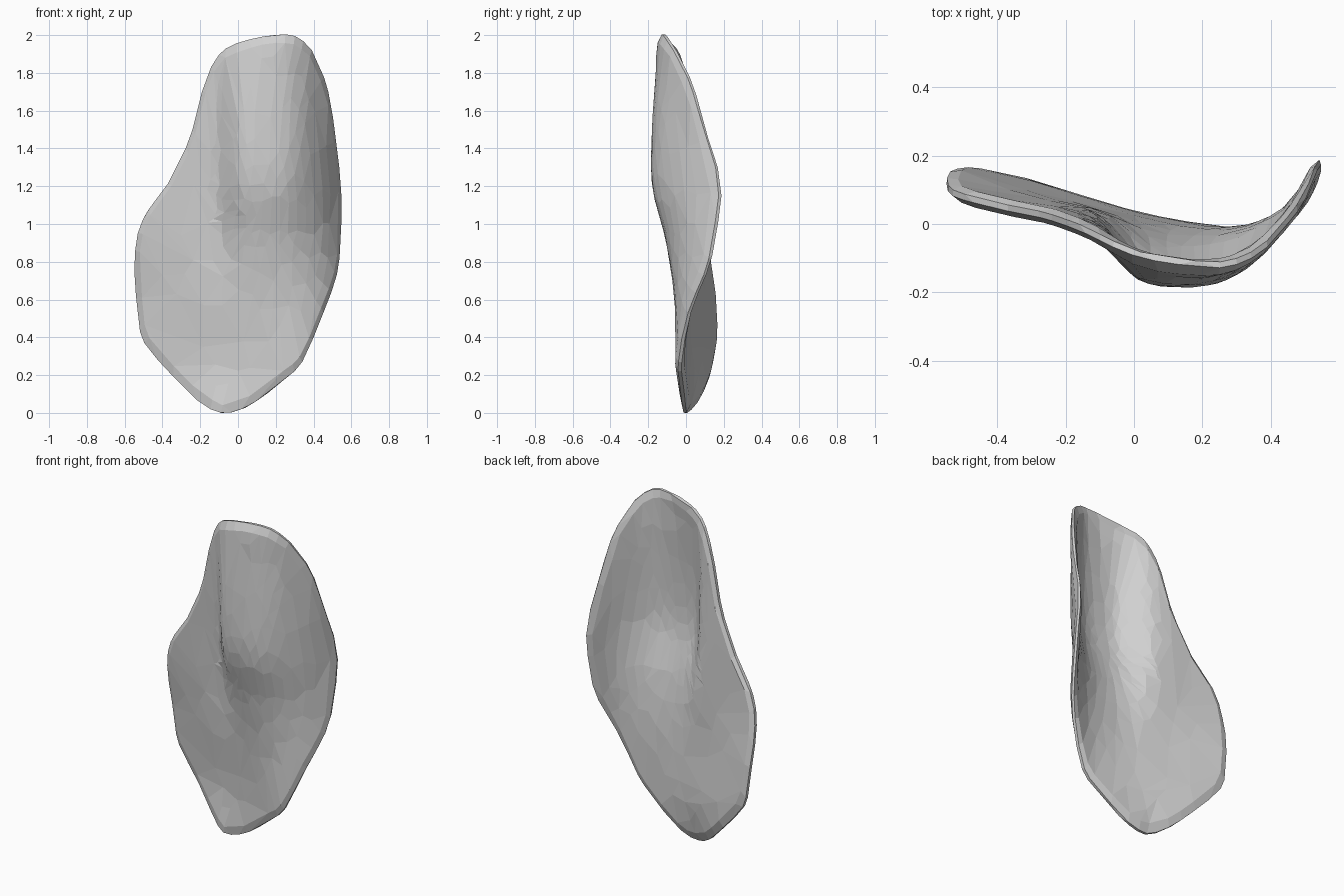
import bpy, bmesh, math
from mathutils import Vector

if "Cube" in bpy.data.objects:
    bpy.data.objects.remove(bpy.data.objects["Cube"])

# Rim outline (x, z), running clockwise from the bottom tip
OUTLINE = [(-.09, 0), (-.2, .055), (-.34, .19), (-.495, .37), (-.525, .5), (-.548, .75),
           (-.53, .95), (-.47, 1.08), (-.38, 1.2), (-.3, 1.35), (-.24, 1.5),
           (-.19, 1.7), (-.13, 1.85), (-.06, 1.93), (.06, 1.975), (.2, 2.0),
           (.3, 1.995), (.38, 1.93), (.43, 1.83), (.475, 1.7), (.515, 1.45),
           (.545, 1.15), (.54, .9), (.52, .73), (.45, .53), (.34, .27), (.26, .19),
           (.13, .085), (.02, .02)]
CENTRE = (.1, 1.05)

# Depth of the curved sheet: rows by height, columns by x station
XS = [-.55, -.35, -.2, -.1, -.04, .02, .12, .25, .35, .45, .54]
ROWS = [(0, [.16, .1, .045, 0, -.005, -.01, -.02, -.02, -.02, 0, 0]),
        (.25, [.165, .12, .075, .045, .027, .01, -.01, -.03, -.03, 0, .03]),
        (.6, [.15, .09, .045, .02, .003, -.014, -.033, -.037, -.022, .023, .1]),
        (.9, [.1, .06, .035, .014, -.018, -.055, -.08, -.072, -.035, .035, .145]),
        (1.2, [.08, .045, .025, -.01, -.08, -.133, -.154, -.142, -.085, .02, .182]),
        (1.5, [.06, .035, .01, -.025, -.09, -.14, -.157, -.143, -.09, .02, .142]),
        (1.8, [.04, .02, 0, -.035, -.08, -.115, -.135, -.128, -.08, .01, .09]),
        (1.92, [.01, .01, -.01, -.04, -.07, -.1, -.128, -.127, -.085, -.015, .03]),
        (2.0, [0, 0, -.02, -.045, -.06, -.08, -.105, -.12, -.09, -.035, 0])]


def smooth_lookup(keys, values, k):
    """Cubic interpolation through uneven keys."""
    k = min(max(k, keys[0]), keys[-1])
    n = len(keys)
    i = max(j for j in range(n - 1) if keys[j] <= k)
    def slope(j):
        a, b = max(j - 1, 0), min(j + 1, n - 1)
        return (values[b] - values[a]) / (keys[b] - keys[a])
    h = keys[i + 1] - keys[i]
    t = (k - keys[i]) / h
    return ((2*t**3 - 3*t**2 + 1) * values[i] + (t**3 - 2*t**2 + t) * h * slope(i)
            + (3*t**2 - 2*t**3) * values[i + 1] + (t**3 - t**2) * h * slope(i + 1))


def depth(x, z):
    return smooth_lookup([r[0] for r in ROWS],
                         [smooth_lookup(XS, r[1], x) for r in ROWS], z)


# Split each outline span in two along a rounded path
rim = []
count = len(OUTLINE)
for i in range(count):
    p, a, b, q = (OUTLINE[(i + k) % count] for k in (-1, 0, 1, 2))
    rim.append(a)
    rim.append(tuple((9 * (a[k] + b[k]) - p[k] - q[k]) / 16 for k in (0, 1)))

# Concentric rings over the sheet; (scale, half thickness)
FULL = .024
RINGS = [(1, .009), (.953, FULL)] + [(s, FULL) for s in
                                    (.88, .78, .68, .58, .48, .38, .28, .18, .09)]


def sheet_point(x, z, offset):
    e = .02
    normal = Vector((-(depth(x + e, z) - depth(x - e, z)) / (2 * e), 1,
                     -(depth(x, z + e) - depth(x, z - e)) / (2 * e))).normalized()
    # thickness follows the surface, silhouette stays on the outline
    return (x + normal.x * offset * .5, depth(x, z) + normal.y * offset,
            z + normal.z * offset * .5)


# Curved shell: front and back skins joined by a narrow rim
bm = bmesh.new()
edges = []
n = len(rim)
for side in (-1, 1):
    loops = []
    for s, half in RINGS:
        loops.append([bm.verts.new(sheet_point(CENTRE[0] + (x - CENTRE[0]) * s,
                                               CENTRE[1] + (z - CENTRE[1]) * s,
                                               side * half)) for x, z in rim])
    hub = bm.verts.new(sheet_point(*CENTRE, side * FULL))
    for a, b in zip(loops, loops[1:]):
        for i in range(n):
            j = (i + 1) % n
            bm.faces.new((a[i], a[j], b[j], b[i]))
    for i in range(n):
        bm.faces.new((loops[-1][i], loops[-1][(i + 1) % n], hub))
    edges.append(loops[0])
for i in range(n):
    j = (i + 1) % n
    bm.faces.new((edges[0][i], edges[0][j], edges[1][j], edges[1][i]))
bmesh.ops.recalc_face_normals(bm, faces=bm.faces)

# Rest on the ground plane
low = min(v.co.z for v in bm.verts)
for v in bm.verts:
    v.co.z -= low

mesh = bpy.data.meshes.new("curved_shell")
bm.to_mesh(mesh)
bm.free()
shell = bpy.data.objects.new("curved_shell", mesh)
bpy.context.collection.objects.link(shell)

grey = bpy.data.materials.new("light_grey")
grey.diffuse_color = (.63, .63, .63, 1)
grey.use_nodes = True
grey.node_tree.nodes["Principled BSDF"].inputs["Base Color"].default_value = grey.diffuse_color
mesh.materials.append(grey)

# Reduce to irregular flat facets
facets = shell.modifiers.new("facets", 'DECIMATE')
facets.ratio = .35
